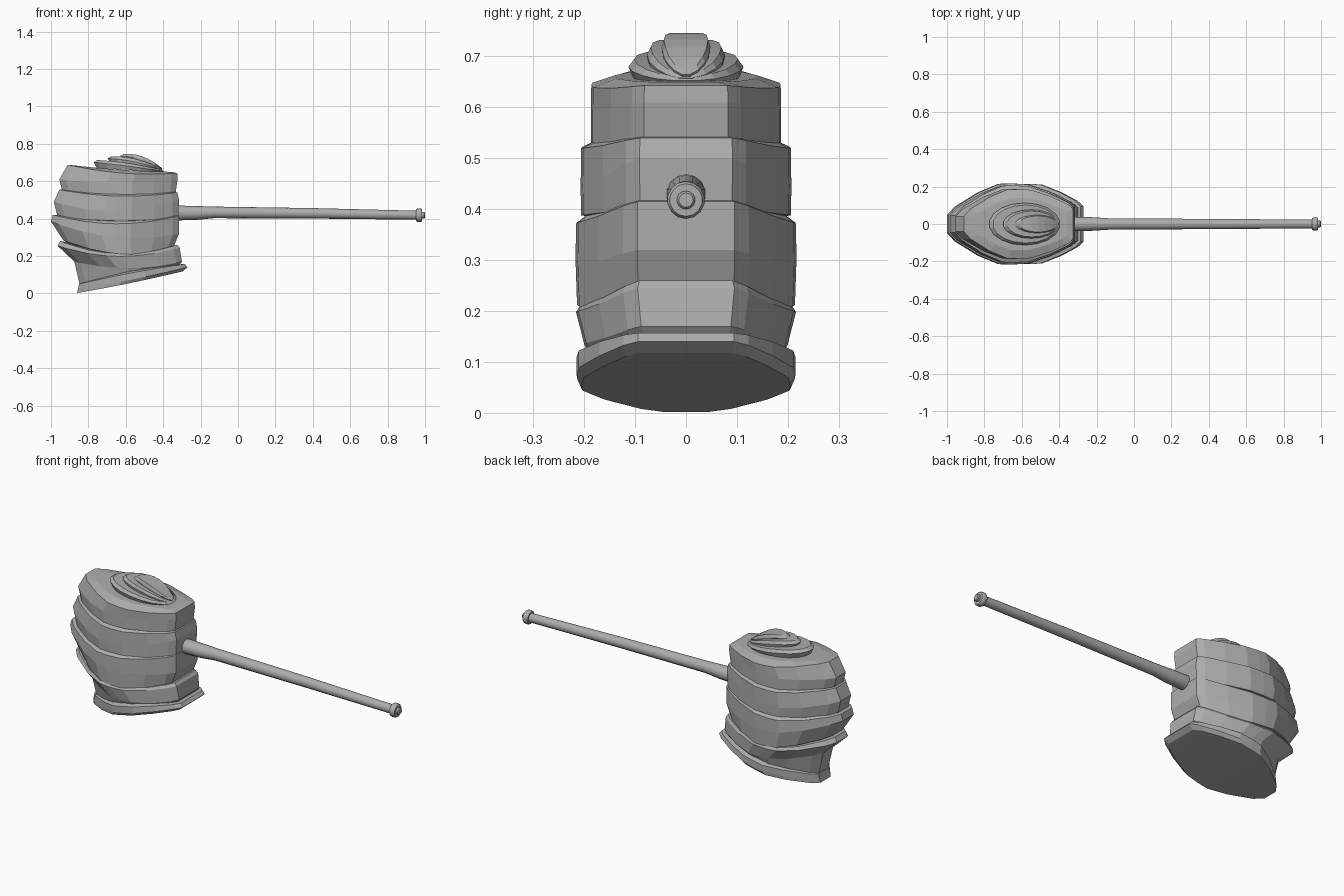
import bpy, bmesh, math

if "Cube" in bpy.data.objects:
    bpy.data.objects.remove(bpy.data.objects["Cube"])

grey = bpy.data.materials.new("plain_grey")
grey.diffuse_color = (0.42, 0.42, 0.42, 1)
grey.use_nodes = True
grey.node_tree.nodes["Principled BSDF"].inputs["Base Color"].default_value = grey.diffuse_color

# half plan of the head: (position along length 0..1, share of half width)
PLAN = [(0, .22), (.06, .43), (.24, .78), (.40, .99), (.50, 1.0), (.62, .98),
        (.80, .79), (.95, .57), (1, .44)]
OVAL = [(.5 - .5 * math.cos(math.pi * (i + .5) / 9), math.sin(math.pi * (i + .5) / 9))
        for i in range(9)]


def loft(name, rings):
    """Skin a list of equal-length rings and close both ends."""
    bm = bmesh.new()
    vs = [[bm.verts.new(p) for p in r] for r in rings]
    n = len(vs[0])
    for a, b in zip(vs, vs[1:]):
        for i in range(n):
            j = (i + 1) % n
            bm.faces.new((a[i], a[j], b[j], b[i]))
    for r in (vs[0], vs[-1]):
        bm.faces.new(r)
    # split the bent end caps into strips across the width
    for r in (vs[0], vs[-1]):
        for k in range(1, n // 2 - 1):
            bmesh.ops.connect_verts(bm, verts=[r[k], r[n - 1 - k]])
    bmesh.ops.recalc_face_normals(bm, faces=bm.faces[:])
    me = bpy.data.meshes.new(name)
    bm.to_mesh(me)
    bm.free()
    me.materials.append(grey)
    ob = bpy.data.objects.new(name, me)
    bpy.context.collection.objects.link(ob)
    return ob


def ring(plan, xl, xr, zl, zm, zr, hw):
    """Outline from xl to xr whose height runs through left, middle and right."""
    half = []
    for u, w in plan:
        z = zl * (1 - u) * (1 - 2 * u) + zm * 4 * u * (1 - u) + zr * u * (2 * u - 1)
        half.append((xl + (xr - xl) * u, w * hw, z))
    return half + [(x, -y, z) for x, y, z in reversed(half)]


# head layers, rings listed from bottom to top: xl, xr, zl, zm, zr, half width
LAYERS = {
    "striking_foot": [
        (-.86, -.295, .002, .055, .118, .205), (-.855, -.27, .025, .075, .14, .215),
        (-.85, -.285, .05, .11, .157, .215), (-.83, -.32, .06, .12, .155, .185)],
    "head_layer_1": [
        (-.845, -.325, .04, .10, .135, .185), (-.875, -.30, .17, .135, .17, .20),
        (-.965, -.312, .255, .198, .245, .216), (-.95, -.325, .28, .21, .26, .208),
        (-.85, -.36, .26, .225, .25, .18)],
    "head_layer_2": [
        (-.85, -.37, .23, .21, .225, .19), (-.935, -.35, .285, .212, .235, .214),
        (-1.0, -.315, .385, .30, .32, .217), (-.99, -.315, .42, .372, .415, .216),
        (-.93, -.34, .42, .40, .425, .18)],
    "head_layer_3": [
        (-.92, -.35, .41, .385, .40, .185), (-.965, -.32, .41, .388, .405, .206),
        (-.985, -.315, .49, .44, .50, .207), (-.955, -.325, .555, .52, .54, .206),
        (-.90, -.35, .555, .54, .545, .165)],
    "head_layer_4": [
        (-.90, -.35, .55, .53, .54, .165), (-.94, -.333, .55, .53, .54, .187),
        (-.955, -.323, .61, .59, .61, .187), (-.91, -.325, .688, .643, .643, .186),
        (-.86, -.36, .682, .66, .65, .14)],
}
for name, rows in LAYERS.items():
    loft(name, [ring(PLAN, *r) for r in rows])

# tilted oval plates stacked on top
PLATES = {
    "top_plate_large": (-.775, -.395, .665, .66, .64, .713, .695, .66, .113),
    "top_plate_medium": (-.70, -.40, .69, .675, .645, .733, .718, .665, .077),
    "top_plate_small": (-.635, -.40, .71, .695, .65, .744, .733, .672, .048),
}
for name, (xl, xr, a, b, c, d, e, f, hw) in PLATES.items():
    loft(name, [ring(OVAL, xl + .02, xr - .015, a, b, c, hw * .93),
                ring(OVAL, xl, xr, d - .012, e - .015, f - .008, hw),
                ring(OVAL, xl + .02, xr - .01, d, e, f, hw * .9)])


def rod(name, stations, sides=14):
    """Round bar along x: stations are x, centre height, radius."""
    return loft(name, [[(x, r * math.sin(2 * math.pi * i / sides),
                         z + r * math.cos(2 * math.pi * i / sides))
                        for i in range(sides)] for x, z, r in stations])


# handle with flared root, then end cap and nub
handle = rod("handle", [(-.42, .43, .039), (-.30, .43, .039), (-.22, .43, .037), (-.13, .433, .031),
                        (.4, .428, .028), (.96, .418, .024)])
cap = rod("end_cap", [(.953, .418, .032), (.96, .418, .037), (.978, .418, .037), (.985, .418, .032)])
nub = rod("end_nub", [(.98, .418, .018), (.995, .418, .018), (1.0, .418, .014)])
for ob in (handle, cap, nub):
    ob.select_set(True)
bpy.context.view_layer.objects.active = handle
bpy.ops.object.shade_smooth_by_angle(angle=math.radians(35))
